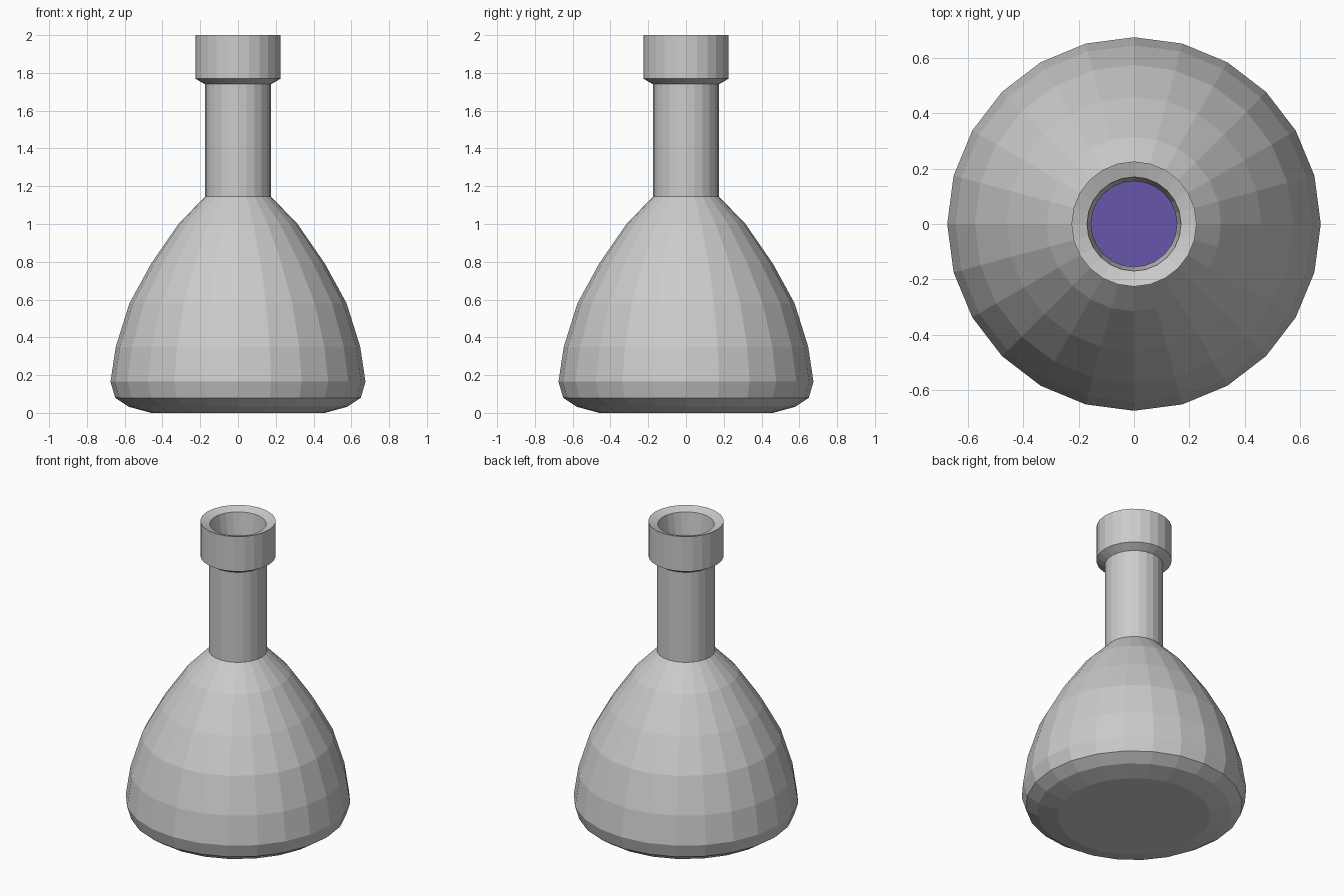
import bpy
from math import cos, sin, tau

if "Cube" in bpy.data.objects:
    bpy.data.objects.remove(bpy.data.objects["Cube"])

SIDES = 24


def lathe(name, profile):
    """Revolve (radius, z) points about z; radius 0 makes a pole."""
    verts, rings, faces = [], [], []
    for r, z in profile:
        n = 1 if r == 0 else SIDES
        rings.append([len(verts) + i % n for i in range(SIDES)])
        verts += [(r * cos(tau * i / SIDES), r * sin(tau * i / SIDES), z) for i in range(n)]
    for a, b in zip(rings, rings[1:]):
        for i in range(SIDES):
            j = (i + 1) % SIDES
            faces.append(list(dict.fromkeys((a[i], a[j], b[j], b[i]))))
    mesh = bpy.data.meshes.new(name)
    mesh.from_pydata(verts, [], faces)
    mesh.update()
    obj = bpy.data.objects.new(name, mesh)
    bpy.context.collection.objects.link(obj)
    return obj


# Glass flask: outer body from base to shoulder, neck and lip, then inner wall
body = [(0.46, 0.0), (0.58, 0.033), (0.65, 0.08), (0.675, 0.165), (0.647, 0.35),
        (0.575, 0.58), (0.46, 0.79), (0.315, 1.0), (0.175, 1.145)]
lip = [(0.175, 1.74), (0.226, 1.77), (0.226, 2.0), (0.17, 1.98)]
inner = [(r - 0.02, max(z, 0.025 + z * 0.9)) for r, z in body]
lathe("flask", [(0, 0)] + body + lip + [(0.155, 1.84)] + inner[::-1] + [(0, 0.025)])

# Purple liquid filling the lower body
liquid = lathe("liquid", [(0, 0.03)] + [(r - 0.01, z + 0.005) for r, z in inner[:6]]
               + [(0, inner[5][1] + 0.005)])
mat = bpy.data.materials.new("purple_liquid")
mat.diffuse_color = (0.14, 0.09, 0.40, 1)
mat.use_nodes = True
mat.node_tree.nodes["Principled BSDF"].inputs["Base Color"].default_value = mat.diffuse_color
liquid.data.materials.append(mat)
